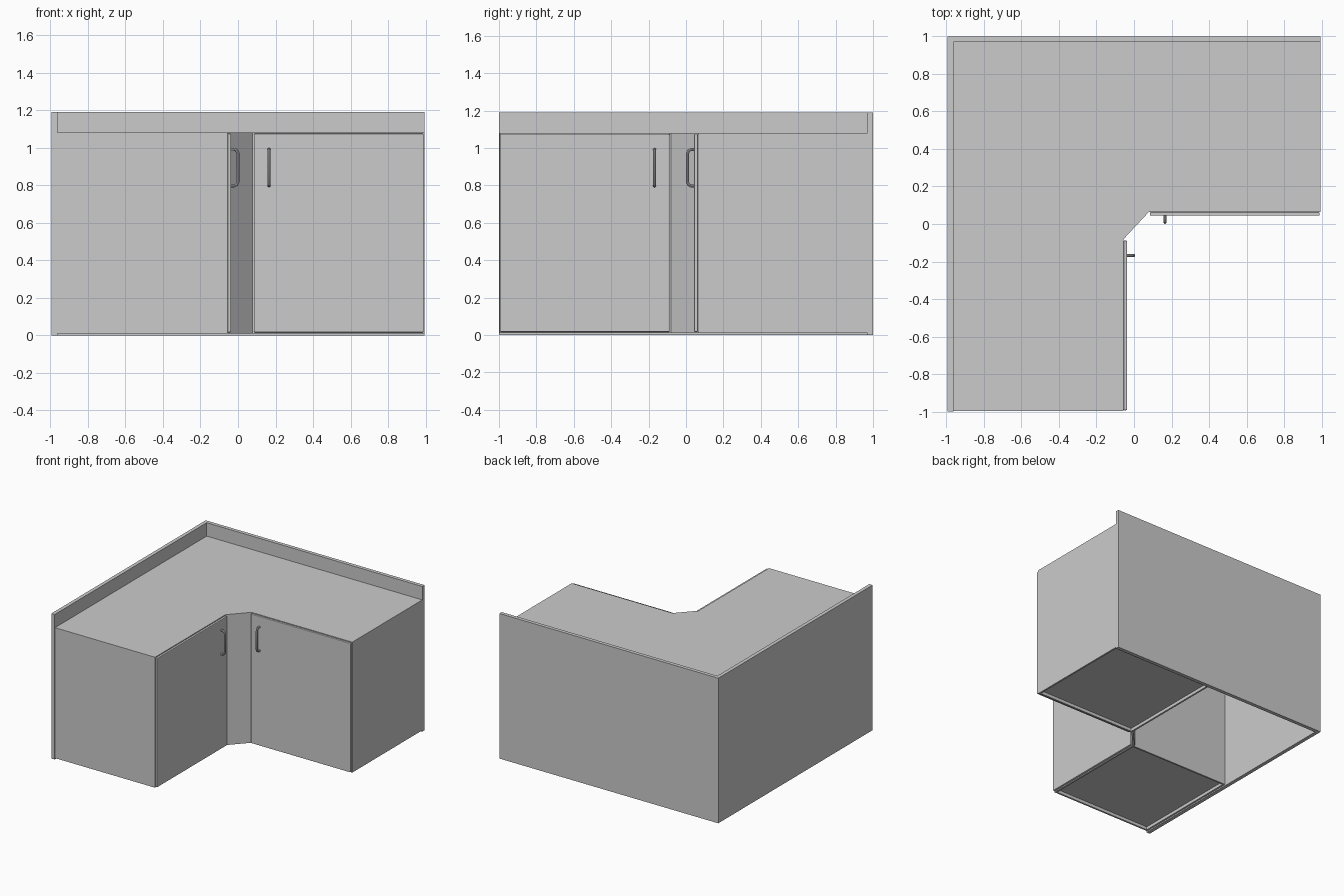
import bpy, bmesh
from mathutils import Vector

if "Cube" in bpy.data.objects:
    bpy.data.objects.remove(bpy.data.objects["Cube"])

TOP, RIM, LOW = 1.08, 1.19, 0.01


def flip(p):
    """Reflect a right-arm point across the corner diagonal to the left arm."""
    return Vector((0.007 - p[1], -p[0] - 0.003, p[2]))


def finish(name, bm):
    bmesh.ops.recalc_face_normals(bm, faces=bm.faces)
    mesh = bpy.data.meshes.new(name)
    bm.to_mesh(mesh)
    bm.free()
    obj = bpy.data.objects.new(name, mesh)
    bpy.context.collection.objects.link(obj)
    return obj


def prism(name, outline, z0, z1, mirrored=False, recess=False):
    bm = bmesh.new()
    pts = [(x, y, z0) for x, y in outline]
    base = bm.faces.new([bm.verts.new(flip(p) if mirrored else p) for p in pts])
    ext = bmesh.ops.extrude_face_region(bm, geom=[base], use_keep_orig=True)
    for v in ext["geom"]:
        if isinstance(v, bmesh.types.BMVert):
            v.co.z = z1
    bmesh.ops.recalc_face_normals(bm, faces=bm.faces)
    if recess:
        # sunken underside with a narrow rim
        bmesh.ops.inset_region(bm, faces=[base], thickness=0.02)
        ext = bmesh.ops.extrude_face_region(bm, geom=[base])
        for v in ext["geom"]:
            if isinstance(v, bmesh.types.BMVert):
                v.co.z += 0.025
        if base.is_valid:
            bmesh.ops.delete(bm, geom=[base], context='FACES_ONLY')
    return finish(name, bm)


def rect(x0, x1, y0, y1):
    return [(x0, y0), (x1, y0), (x1, y1), (x0, y1)]


def handle(name, mirrored):
    r, out, wall, lo, hi, x = 0.02, 0.008, 0.05, 0.797, 0.992, 0.165
    yz = [(wall, lo), (out + r, lo), (out + r * 0.3, lo + r * 0.3), (out, lo + r),
          (out, hi - r), (out + r * 0.3, hi - r * 0.3), (out + r, hi), (wall, hi)]
    curve = bpy.data.curves.new(name, 'CURVE')
    curve.dimensions = '3D'
    curve.bevel_depth = 0.008
    curve.bevel_resolution = 2
    curve.use_fill_caps = True
    spline = curve.splines.new('POLY')
    spline.points.add(len(yz) - 1)
    for point, (y, z) in zip(spline.points, yz):
        p = (x, y, z)
        point.co = (*(flip(p) if mirrored else p), 1)
    obj = bpy.data.objects.new(name, curve)
    bpy.context.collection.objects.link(obj)
    bpy.ops.object.select_all(action='DESELECT')
    obj.select_set(True)
    bpy.context.view_layer.objects.active = obj
    bpy.ops.object.convert(target='MESH')
    bpy.ops.object.shade_smooth_by_angle()


# Two arms: cabinet body, door and handle
for side, mirrored in (("right", False), ("left", True)):
    prism(side + "_cabinet", rect(0.078, 0.993, 0.063, 0.97), LOW, TOP - 0.02,
          mirrored, recess=True)
    door = prism(side + "_door", rect(0.085, 0.99, 0.044, 0.063), 0.016, 1.075, mirrored)
    bevel = door.modifiers.new("soft_edge", 'BEVEL')
    bevel.width = 0.005
    bevel.segments = 2
    handle(side + "_handle", mirrored)

# L-shaped countertop with the chamfered inner corner
prism("countertop", [(-0.963, 0.97), (0.993, 0.97), (0.993, 0.063), (0.078, 0.063),
                     (-0.056, -0.081), (-0.056, -0.996), (-0.963, -0.996)], TOP - 0.02, TOP)

# Diagonal filler panel in the inner corner
prism("corner_panel", [(0.078, 0.063), (-0.056, -0.081), (-0.067, -0.071), (0.067, 0.073)],
      LOW, TOP - 0.02)

# Full-height wall panels rising into the splashback
prism("back_panel", rect(-0.963, 0.993, 0.97, 1.0), 0, RIM)
prism("left_panel", rect(-0.993, -0.963, -1.0, 1.0), 0, RIM)
